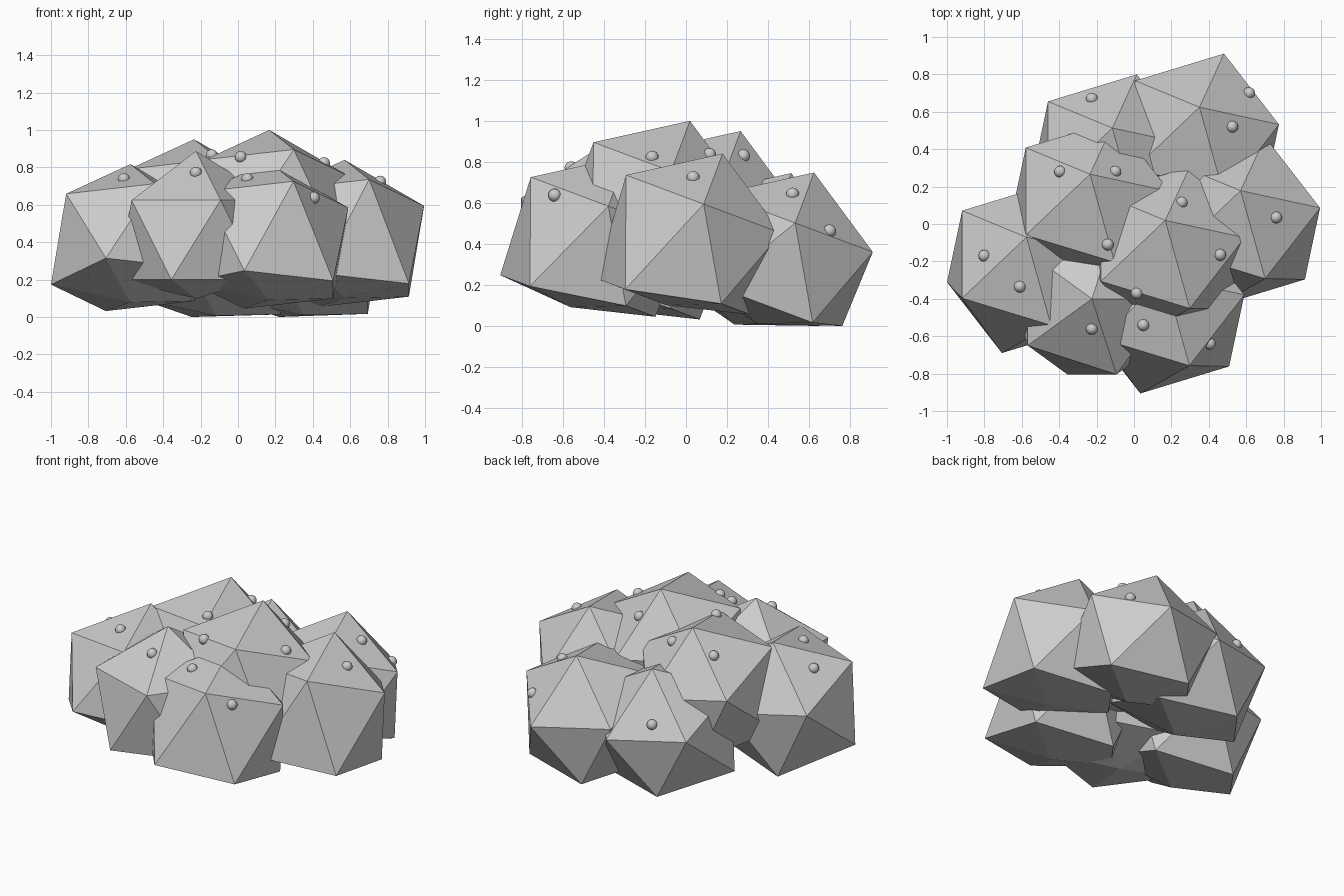
import bpy, bmesh, math
from mathutils import Vector, Matrix
from mathutils.bvhtree import BVHTree

if "Cube" in bpy.data.objects:
    bpy.data.objects.remove(bpy.data.objects["Cube"])

R = 0.475  # clump radius

grey = bpy.data.materials.new("soft grey")
grey.diffuse_color = (0.6, 0.6, 0.6, 1)
grey.use_nodes = True
grey.node_tree.nodes["Principled BSDF"].inputs["Base Color"].default_value = grey.diffuse_color


def finish(bm, name, smooth=False):
    mesh = bpy.data.meshes.new(name)
    for f in bm.faces:
        f.smooth = smooth
    bm.to_mesh(mesh)
    bm.free()
    mesh.materials.append(grey)
    ob = bpy.data.objects.new(name, mesh)
    bpy.context.collection.objects.link(ob)
    return ob


# Leaf clump: a tilted icosahedron with its underside pressed flat
def clump(name, centre, tilt=20.5, droop=0.0):
    bm = bmesh.new()
    bmesh.ops.create_icosphere(bm, subdivisions=1, radius=R)
    rot = Matrix.Rotation(math.radians(-tilt), 3, 'X')
    for v in bm.verts:
        low_front = v.co.z < 0 and v.co.y < -0.2 * R
        v.co.z = max(v.co.z, -0.66 * R)
        v.co = rot @ v.co + Vector(centre)
        if low_front:
            v.co.z -= droop
        v.co.z = max(v.co.z, 0.0)
    trees.append(BVHTree.FromBMesh(bm))
    finish(bm, name)


trees = []
clump("clump_back_right", (0.35, 0.458, 0.303))
clump("clump_back_left", (-0.116, 0.347, 0.30))
clump("clump_middle_left", (-0.235, 0.10, 0.505))
clump("clump_left", (-0.575, -0.237, 0.372))
clump("clump_front_middle", (-0.225, -0.40, 0.412), tilt=0)
clump("clump_front_right", (0.165, -0.453, 0.385), droop=0.08)
clump("clump_top", (0.167, -0.147, 0.555))
clump("clump_right", (0.57, 0.012, 0.395), droop=0.105)

# Berries: small round balls sitting half sunk in the upper surface
berries = [(-0.225, 0.67), (0.615, 0.70), (0.525, 0.52), (-0.395, 0.28),
           (-0.10, 0.28), (0.255, 0.115), (0.76, 0.035), (-0.14, -0.11),
           (0.46, -0.165), (-0.80, -0.17), (-0.61, -0.335), (0.015, -0.37),
           (-0.225, -0.56), (0.05, -0.54), (0.405, -0.64)]
for i, (x, y) in enumerate(berries):
    hits = [t.ray_cast(Vector((x, y, 3)), Vector((0, 0, -1)))[0] for t in trees]
    z = max([h.z for h in hits if h], default=0.5)
    bm = bmesh.new()
    bmesh.ops.create_uvsphere(bm, u_segments=12, v_segments=8, radius=0.032)
    bmesh.ops.translate(bm, verts=bm.verts, vec=(x, y, z))
    finish(bm, f"berry_{i + 1}", smooth=True)
